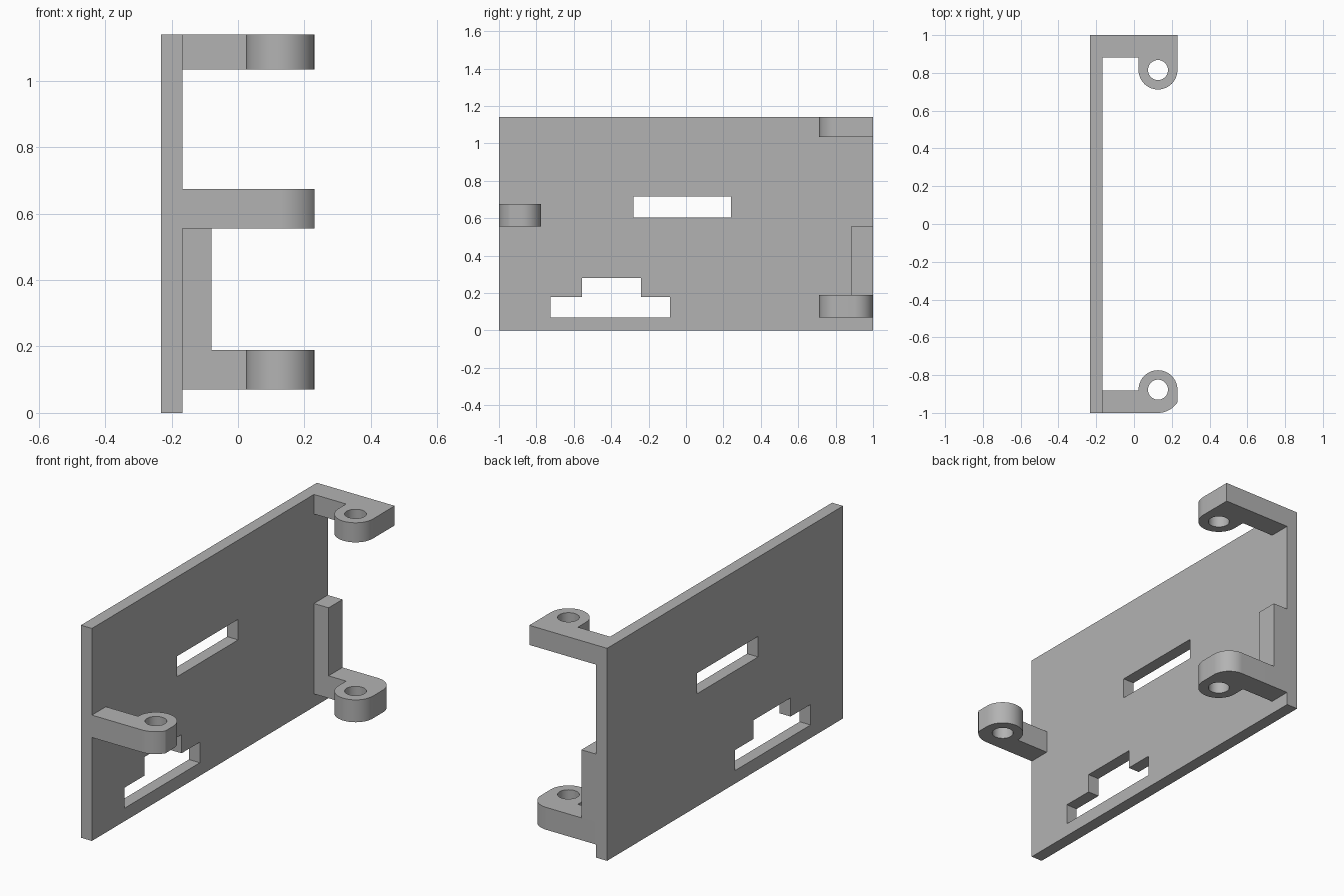
import bpy, bmesh
from math import sin, cos, radians
from mathutils import Vector

cube = bpy.data.objects.get("Cube")
if cube:
    bpy.data.objects.remove(cube, do_unlink=True)

grey = bpy.data.materials.new("plain grey")
grey.use_nodes = True
COLOR = (0.45, 0.45, 0.45, 1)
grey.diffuse_color = COLOR
grey.node_tree.nodes["Principled BSDF"].inputs["Base Color"].default_value = COLOR

# Main dimensions
BACK, FACE, TIP = -0.232, -0.167, 0.23
HEIGHT = 1.14
LUG_X, LUG_R, BORE_R = 0.127, 0.103, 0.053


def arc(cx, cy, r, start, end, steps=20):
    angles = [radians(start + (end - start) * i / steps) for i in range(steps + 1)]
    return [(cx + r * cos(a), cy + r * sin(a)) for a in angles]


def rect(u0, u1, v0, v1):
    return [(u0, v0), (u1, v0), (u1, v1), (u0, v1)]


def prism(name, loops, place, depth):
    """Fill an outline with holes, then extrude it along depth."""
    bm = bmesh.new()
    edges = []
    for loop in loops:
        verts = [bm.verts.new(place(u, v)) for u, v in loop]
        edges += [bm.edges.new((a, b)) for a, b in zip(verts, verts[1:] + verts[:1])]
    bmesh.ops.triangle_fill(bm, edges=edges, use_beauty=True)
    geom = bmesh.ops.extrude_face_region(bm, geom=bm.faces[:])["geom"]
    moved = [g for g in geom if isinstance(g, bmesh.types.BMVert)]
    bmesh.ops.translate(bm, verts=moved, vec=Vector(depth))
    bmesh.ops.recalc_face_normals(bm, faces=bm.faces[:])
    mesh = bpy.data.meshes.new(name)
    bm.to_mesh(mesh)
    bm.free()
    mesh.materials.append(grey)
    obj = bpy.data.objects.new(name, mesh)
    bpy.context.collection.objects.link(obj)
    bpy.ops.object.select_all(action="DESELECT")
    obj.select_set(True)
    bpy.context.view_layer.objects.active = obj
    bpy.ops.object.shade_smooth_by_angle(angle=radians(30))
    return obj


# Upright plate with a plain slot and a stepped opening
slot = rect(-0.28, 0.24, 0.605, 0.715)
stepped = [(-0.725, 0.07), (-0.085, 0.07), (-0.085, 0.18), (-0.24, 0.18),
           (-0.24, 0.28), (-0.555, 0.28), (-0.555, 0.18), (-0.725, 0.18)]
prism("back_plate", [rect(-1, 1, 0, HEIGHT), slot, stepped],
      lambda y, z: (BACK, y, z), (FACE - BACK, 0, 0))


def arm(name, side, lug_y, corner, z0, z1):
    """Bracket arm ending in a bored lug; side is the y sign of the outer face."""
    inner = 0.882
    outline = [(FACE, 1), (FACE, inner), (LUG_X - LUG_R, inner)]
    outline += arc(LUG_X, lug_y, LUG_R, 180, 360) + corner
    bore = arc(LUG_X, lug_y, BORE_R, 0, 360, 40)[:-1]
    prism(name, [outline, bore], lambda x, y: (x, side * y, z0), (0, 0, z1 - z0))


# Arms: square, filleted and round outer corners
arm("upper_rear_arm", 1, 0.815, [(TIP, 1)], 1.035, HEIGHT)
arm("lower_rear_arm", 1, 0.815, arc(TIP - 0.1, 0.9, 0.1, 0, 90), 0.07, 0.19)
arm("front_arm", -1, 0.877, arc(LUG_X, 0.877, 0.123, 33, 90), 0.555, 0.675)

# Stiffening rib above the lower rear arm
prism("rear_rib", [rect(FACE, -0.08, 0.882, 1)],
      lambda x, y: (x, y, 0.19), (0, 0, 0.365))
